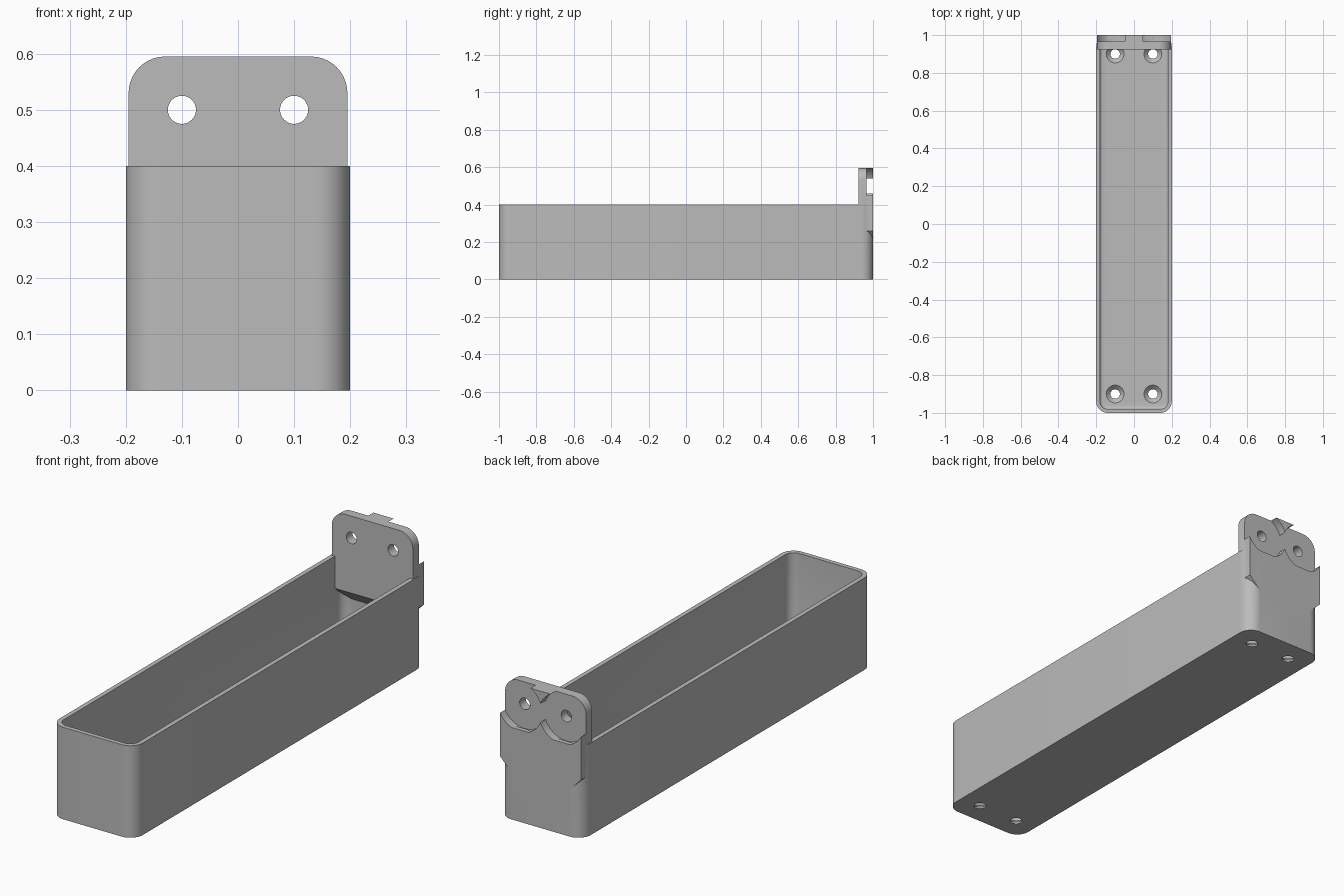
import bpy, bmesh, math
from mathutils import Matrix

old = bpy.data.objects.get("Cube")
if old:
    bpy.data.objects.remove(old, do_unlink=True)

grey = bpy.data.materials.new("plain_grey")
grey.use_nodes = True
grey.diffuse_color = (0.5, 0.5, 0.5, 1)
grey.node_tree.nodes["Principled BSDF"].inputs["Base Color"].default_value = (0.5, 0.5, 0.5, 1)


def finish(bm, name):
    bmesh.ops.recalc_face_normals(bm, faces=bm.faces)
    me = bpy.data.meshes.new(name)
    bm.to_mesh(me)
    bm.free()
    me.materials.append(grey)
    ob = bpy.data.objects.new(name, me)
    bpy.context.collection.objects.link(ob)
    return ob


def prism(name, points, direction, floor_fillet=0):
    """Extrude a closed outline along a direction."""
    bm = bmesh.new()
    base = bm.faces.new([bm.verts.new(p) for p in points])
    rim = list(base.edges)
    res = bmesh.ops.extrude_face_region(bm, geom=[base], use_keep_orig=True)
    moved = [g for g in res["geom"] if isinstance(g, bmesh.types.BMVert)]
    bmesh.ops.translate(bm, verts=moved, vec=direction)
    bmesh.ops.recalc_face_normals(bm, faces=bm.faces)
    if floor_fillet:
        bmesh.ops.bevel(bm, geom=rim, offset=floor_fillet, segments=4,
                        profile=0.5, affect='EDGES')
    return finish(bm, name)


def arc(cx, cy, r, start, steps=10):
    """Quarter arc starting at an angle in degrees."""
    angles = [math.radians(start + 90 * i / steps) for i in range(steps + 1)]
    return [(cx + r * math.cos(a), cy + r * math.sin(a)) for a in angles]


def rounded_box(name, hx, hy, r, z0, z1, fillet=0):
    pts = []
    for sx, sy, start in ((1, 1, 0), (-1, 1, 90), (-1, -1, 180), (1, -1, 270)):
        pts += arc(sx * (hx - r), sy * (hy - r), r, start)
    return prism(name, [(x, y, z0) for x, y in pts], (0, 0, z1 - z0), fillet)


def cone(name, centre, r1, r2, depth, along_y=False, segments=48):
    bm = bmesh.new()
    bmesh.ops.create_cone(bm, cap_ends=True, segments=segments,
                          radius1=r1, radius2=r2, depth=depth)
    if along_y:
        bmesh.ops.rotate(bm, verts=bm.verts, matrix=Matrix.Rotation(math.pi / 2, 3, 'X'))
    bmesh.ops.translate(bm, verts=bm.verts, vec=centre)
    return finish(bm, name)


def combine(target, tool, operation):
    """Apply a boolean and drop the helper."""
    mod = target.modifiers.new("combine", 'BOOLEAN')
    mod.object, mod.operation, mod.solver = tool, operation, 'EXACT'
    bpy.context.view_layer.objects.active = target
    bpy.ops.object.modifier_apply(modifier=mod.name)
    bpy.data.objects.remove(tool, do_unlink=True)


# Open tray with a filleted cavity
tray = rounded_box("tray", 0.2, 1.0, 0.06, 0, 0.4)
combine(tray, rounded_box("cavity", 0.18, 0.98, 0.04, 0.03, 0.6, 0.015), 'DIFFERENCE')

# Hanging plate: rounded top, sloping lower corners
outline = [(-0.135, 0.2), (0.135, 0.2), (0.195, 0.26)]
outline += arc(0.13, 0.53, 0.065, 0) + arc(-0.13, 0.53, 0.065, 90)
outline.append((-0.195, 0.26))
plate = prism("mount_plate", [(x, 0.923, z) for x, z in outline], (0, 0.077, 0))

# Sloping underside inside the tray
wedge = [(0.9, 0.283), (0.99, 0.193), (0.9, 0.1)]
combine(plate, prism("wedge", [(-0.3, y, z) for y, z in wedge], (0.6, 0, 0)), 'DIFFERENCE')

# Round recesses in the back of the plate
for x in (-0.1, 0.1):
    combine(plate, cone("recess", (x, 1.015, 0.5), 0.108, 0.108, 0.1, True, 64), 'DIFFERENCE')

combine(tray, plate, 'UNION')

# Screw holes through the plate and countersunk holes through the floor
for x in (-0.1, 0.1):
    combine(tray, cone("plate_hole", (x, 0.96, 0.5), 0.025, 0.025, 0.3, True), 'DIFFERENCE')
    for y in (-0.9, 0.9):
        combine(tray, cone("floor_hole", (x, y, 0), 0.025, 0.025, 0.1), 'DIFFERENCE')
        combine(tray, cone("countersink", (x, y, 0.02), 0.022, 0.052, 0.03), 'DIFFERENCE')

tray.name = "wall_mount_tray"
bpy.ops.object.select_all(action='DESELECT')
tray.select_set(True)
bpy.context.view_layer.objects.active = tray
bpy.ops.object.shade_smooth_by_angle(angle=math.radians(30))
